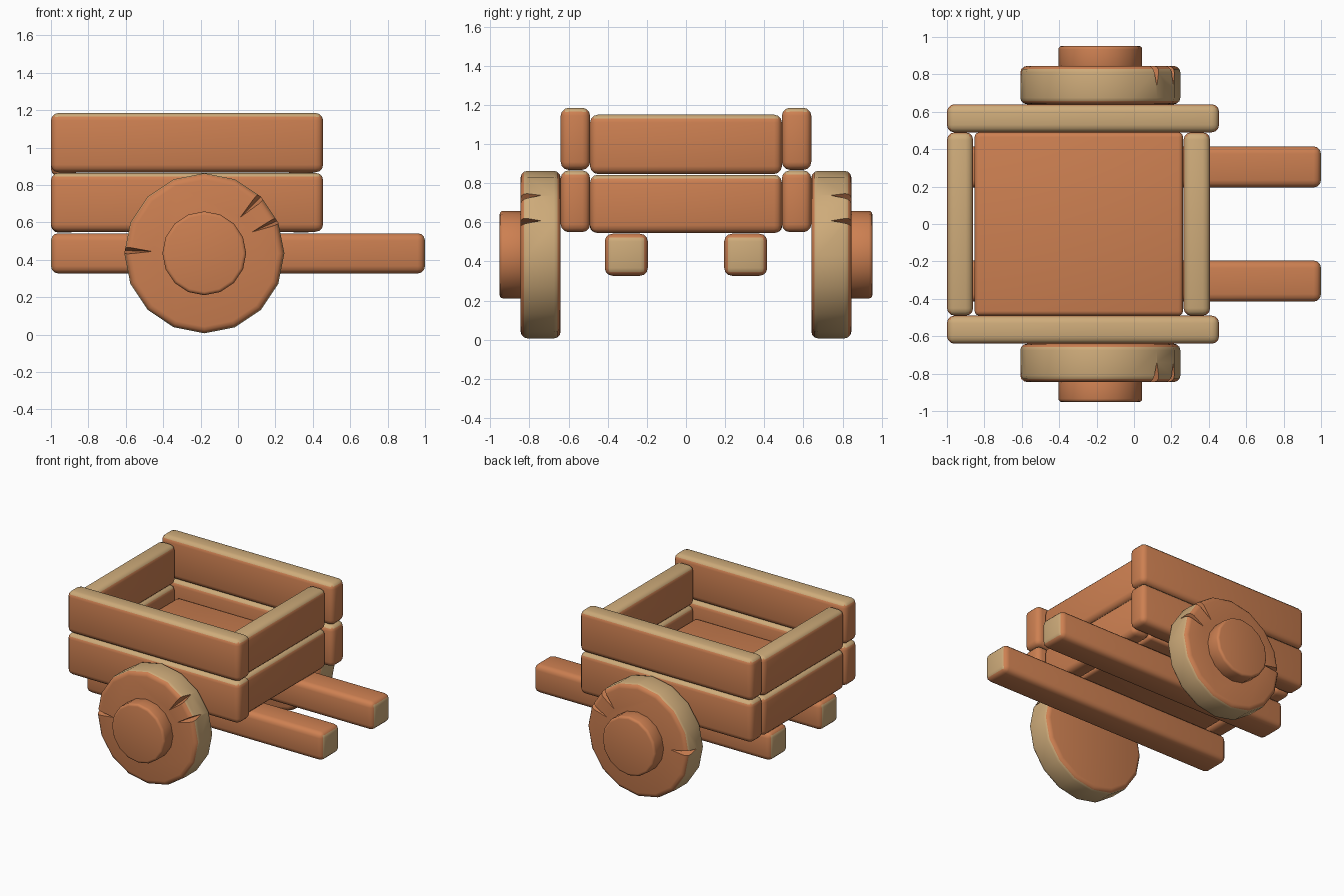
import bpy, bmesh, math
from mathutils import Vector, Matrix

if "Cube" in bpy.data.objects:
    bpy.data.objects.remove(bpy.data.objects["Cube"])


def material(name, rgb):
    m = bpy.data.materials.new(name)
    m.diffuse_color = (*rgb, 1)
    m.use_nodes = True
    m.node_tree.nodes["Principled BSDF"].inputs["Base Color"].default_value = m.diffuse_color
    return m


WOOD = material("orange wood", (0.61, 0.215, 0.083))
CUT = material("pale cut wood", (0.62, 0.41, 0.195))


def finish(name, bm, pale):
    """Colour faces by direction, smooth them and make the object."""
    bmesh.ops.recalc_face_normals(bm, faces=bm.faces)
    for f in bm.faces:
        f.smooth = True
        f.material_index = 1 if pale(f) else 0
    me = bpy.data.meshes.new(name)
    bm.to_mesh(me)
    bm.free()
    me.materials.append(WOOD)
    me.materials.append(CUT)
    me.set_sharp_from_angle(angle=math.radians(35))
    ob = bpy.data.objects.new(name, me)
    bpy.context.collection.objects.link(ob)
    return ob


def plank(name, x, y, z, pale, r=0.04):
    """Rounded box between the given limits."""
    bm = bmesh.new()
    bmesh.ops.create_cube(bm, size=1)
    for v in bm.verts:
        v.co = Vector([(a + b) / 2 + c * (b - a) for (a, b), c in zip((x, y, z), v.co)])
    bmesh.ops.bevel(bm, geom=bm.edges[:], offset=r, segments=3, profile=0.5, affect='EDGES')
    return finish(name, bm, pale)


def disc(cx, cz, radius, y0, y1, r):
    """Sixteen-sided disc along y with rounded rims."""
    bm = bmesh.new()
    rot = Matrix.Translation((cx, (y0 + y1) / 2, cz)) @ Matrix.Rotation(math.pi / 2, 4, 'X')
    bmesh.ops.create_cone(bm, cap_ends=True, segments=16, radius1=radius, radius2=radius,
                          depth=abs(y1 - y0), matrix=rot)
    rims = [e for e in bm.edges if abs(e.verts[0].co.y - e.verts[1].co.y) < 1e-4]
    bmesh.ops.bevel(bm, geom=rims, offset=r, segments=3, profile=0.5, affect='EDGES')
    return bm


def top(f):
    return f.normal.z > 0.6


def ends(f):
    return abs(f.normal.x) > 0.8


def rim(f):
    return abs(f.normal.y) < 0.6 and (f.calc_center_median() - HUB).xz.length > 0.37


def never(f):
    return False


HUB = Vector((-0.18, 0, 0.435))
# cracks in the wheels: angle, inner radius, half width
CRACKS = [(178, 0.26, 0.03), (45, 0.25, 0.035), (24, 0.26, 0.03)]

# box walls, two planks high
for level, sz, ez in (("lower", (0.55, 0.865), (0.545, 0.843)),
                      ("upper", (0.868, 1.185), (0.847, 1.15))):
    for side, y in (("front", (-0.64, -0.49)), ("back", (0.49, 0.64))):
        plank(f"{level}_{side}_plank", (-1, 0.455), y, sz, top)
    for side, x in (("left", (-1, -0.86)), ("right", (0.265, 0.407))):
        plank(f"{level}_{side}_plank", x, (-0.49, 0.49), ez, top)

# floor
plank("floor", (-0.852, 0.262), (-0.49, 0.49), (0.55, 0.75), never, 0.025)

for s, side in ((-1, "front"), (1, "back")):
    # long rails under the box
    plank(f"{side}_rail", (-1, 1), sorted((s * 0.195, s * 0.415)), (0.327, 0.542), ends)

    # hub
    finish(f"{side}_hub", disc(HUB.x, HUB.z, 0.224, s * 0.83, s * 0.952, 0.018), never)

    # wheel with wedge cracks
    wheel = finish(f"{side}_wheel", disc(HUB.x, HUB.z, 0.428, s * 0.64, s * 0.845, 0.035), rim)
    cut = bmesh.new()
    for deg, r0, w in CRACKS:
        a = math.radians(deg)
        out = Vector((math.cos(a), 0, math.sin(a)))
        across = Vector((-math.sin(a), 0, math.cos(a)))
        yo = Vector((0, s * 0.86, 0))
        pts = [HUB + out * r0 + yo, HUB + out * 0.47 + across * w + yo,
               HUB + out * 0.47 - across * w + yo, HUB + out * 0.47 + Vector((0, s * 0.71, 0))]
        vs = [cut.verts.new(p) for p in pts]
        for i, j, k in ((0, 1, 2), (0, 1, 3), (1, 2, 3), (0, 2, 3)):
            cut.faces.new((vs[i], vs[j], vs[k]))
    cutter = finish(f"{side}_crack_cutter", cut, never)
    cutter.hide_render = True
    mod = wheel.modifiers.new("cracks", 'BOOLEAN')
    mod.operation, mod.solver, mod.object = 'DIFFERENCE', 'EXACT', cutter
    dg = bpy.context.evaluated_depsgraph_get()
    me = bpy.data.meshes.new_from_object(wheel.evaluated_get(dg))
    wheel.modifiers.clear()
    wheel.data = me
    me.set_sharp_from_angle(angle=math.radians(35))
    bpy.data.objects.remove(cutter)
